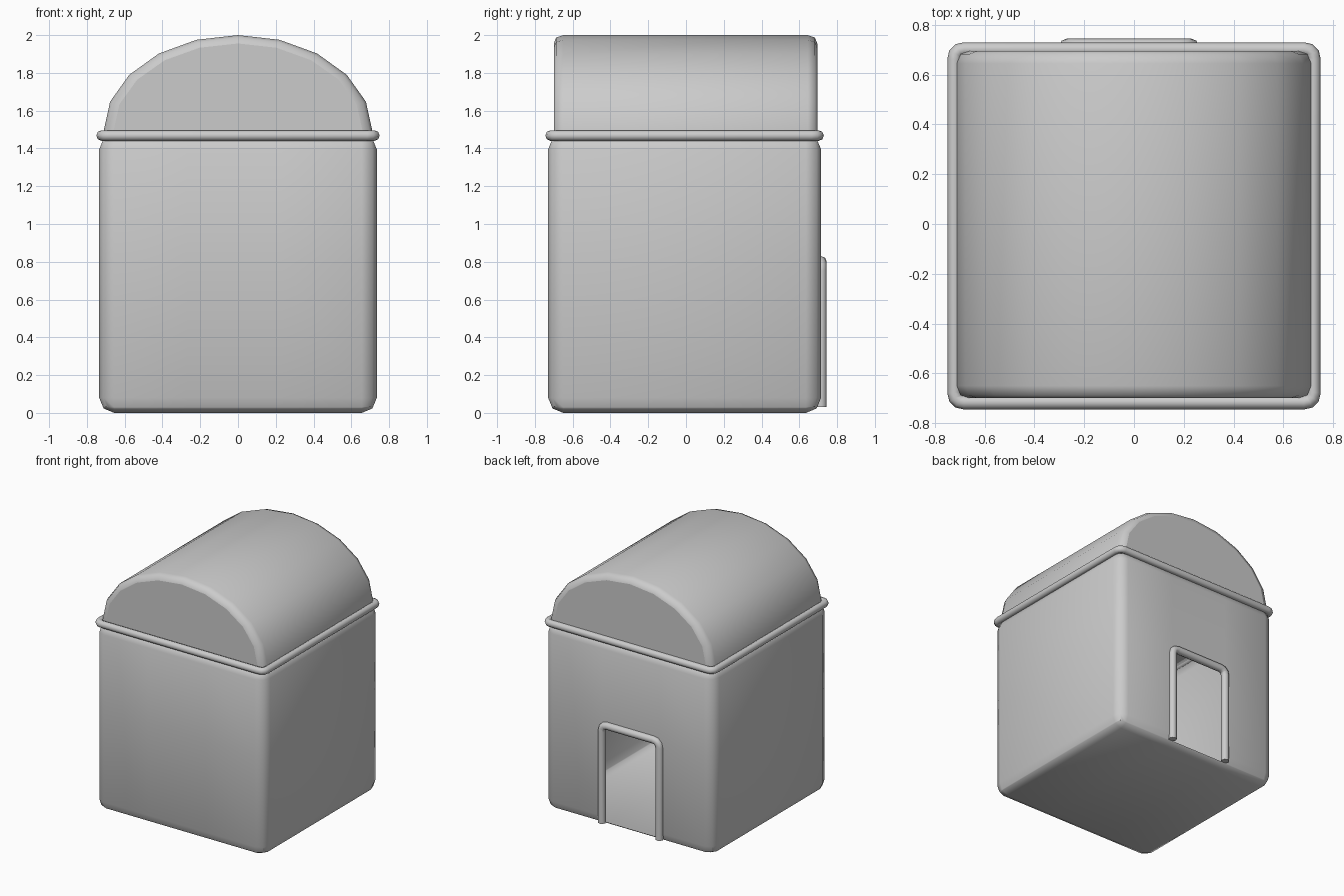
import bpy, bmesh
from math import radians, sin, cos, pi
from mathutils import Vector

cube = bpy.data.objects.get("Cube")
if cube:
    bpy.data.objects.remove(cube, do_unlink=True)

GREY = (0.6, 0.6, 0.6, 1)
grey = bpy.data.materials.new("plain grey")
grey.use_nodes = True
grey.diffuse_color = GREY
grey.node_tree.nodes["Principled BSDF"].inputs["Base Color"].default_value = GREY


def finish(obj, angle=50):
    obj.data.materials.clear()
    obj.data.materials.append(grey)
    bpy.ops.object.select_all(action="DESELECT")
    obj.select_set(True)
    bpy.context.view_layer.objects.active = obj
    if obj.type == "CURVE":
        bpy.ops.object.convert(target="MESH")
    bpy.ops.object.shade_smooth_by_angle(angle=radians(angle))


def mesh_object(name, bm):
    mesh = bpy.data.meshes.new(name)
    bm.to_mesh(mesh)
    bm.free()
    obj = bpy.data.objects.new(name, mesh)
    bpy.context.collection.objects.link(obj)
    finish(obj)


def rounded(points, radius, closed, steps=3):
    """Replace the corners of a path with small arcs."""
    pts = [Vector(p) for p in points]
    out = []
    for i, p in enumerate(pts):
        if not closed and i in (0, len(pts) - 1):
            out.append(p)
            continue
        a = p + (pts[i - 1] - p).normalized() * radius
        b = p + (pts[(i + 1) % len(pts)] - p).normalized() * radius
        for k in range(steps + 1):
            t = k / steps
            out.append(a * (1 - t) ** 2 + p * 2 * t * (1 - t) + b * t * t)
    return out


def tube(name, points, radius, corner, closed):
    curve = bpy.data.curves.new(name, "CURVE")
    curve.dimensions = "3D"
    curve.bevel_depth = radius
    curve.bevel_resolution = 2
    curve.use_fill_caps = not closed
    path = rounded(points, corner, closed)
    spline = curve.splines.new("POLY")
    spline.points.add(len(path) - 1)
    for sp, p in zip(spline.points, path):
        sp.co = (*p, 1)
    spline.use_cyclic_u = closed
    obj = bpy.data.objects.new(name, curve)
    bpy.context.collection.objects.link(obj)
    finish(obj)


# Body: rounded thin-walled box with a doorway in the back wall
X, FRONT, BACK, TOP = 0.735, -0.73, 0.715, 1.475
DOOR_L, DOOR_R, DOOR_TOP, DOOR_SILL = 0.23, -0.27, 0.80, 0.03
bm = bmesh.new()
bmesh.ops.create_cube(bm, size=1)
for v in bm.verts:
    v.co = (v.co.x * 2 * X,
            BACK if v.co.y > 0 else FRONT,
            TOP if v.co.z > 0 else 0)
bmesh.ops.bevel(bm, geom=bm.edges[:], offset=0.08, segments=2,
                profile=0.5, affect="EDGES")
cuts = [((DOOR_L, 0, 0), (1, 0, 0)), ((DOOR_R, 0, 0), (1, 0, 0)),
        ((0, 0, DOOR_TOP), (0, 0, 1)), ((0, 0, DOOR_SILL), (0, 0, 1))]
for co, no in cuts:
    bmesh.ops.bisect_plane(bm, geom=bm.verts[:] + bm.edges[:] + bm.faces[:],
                           plane_co=co, plane_no=no)
doorway = []
for f in bm.faces:
    c = f.calc_center_median()
    if c.y > 0.6 and DOOR_R < c.x < DOOR_L and DOOR_SILL < c.z < DOOR_TOP:
        doorway.append(f)
bmesh.ops.delete(bm, geom=doorway, context="FACES")
mesh_object("body", bm)

# Door frame
tube("door_frame", [(DOOR_R, BACK, 0.03), (DOOR_R, BACK, DOOR_TOP),
                    (DOOR_L, BACK, DOOR_TOP), (DOOR_L, BACK, 0.03)],
     0.03, 0.05, False)

# Rim between body and roof
RX, RF, RB, RZ = 0.722, -0.717, 0.702, 1.468
tube("rim", [(-RX, RF, RZ), (RX, RF, RZ), (RX, RB, RZ), (-RX, RB, RZ)],
     0.028, 0.04, True)

# Barrel roof: arch rings along y, with rounded ends
SEGMENTS = 10
bm = bmesh.new()
stations = [(-0.70, 0.052), (-0.688, 0.016), (-0.65, 0),
            (0.645, 0), (0.683, 0.016), (0.695, 0.052)]
rings = []
for y, inset in stations:
    ring = [bm.verts.new((0.712 - inset, y, 1.465))]
    for i in range(SEGMENTS + 1):
        t = pi * i / SEGMENTS
        ring.append(bm.verts.new(((0.712 - inset) * cos(t), y,
                                  1.49 + (0.51 - inset * 0.85) * sin(t))))
    ring.append(bm.verts.new((inset - 0.712, y, 1.465)))
    rings.append(ring)
for a, b in zip(rings, rings[1:]):
    for i in range(len(a)):
        j = (i + 1) % len(a)
        bm.faces.new((a[i], a[j], b[j], b[i]))
for ring in (rings[0], rings[-1]):
    cap = bm.faces.new(ring)
    for e in cap.edges:
        e.smooth = False
bmesh.ops.recalc_face_normals(bm, faces=bm.faces[:])
mesh_object("roof", bm)
